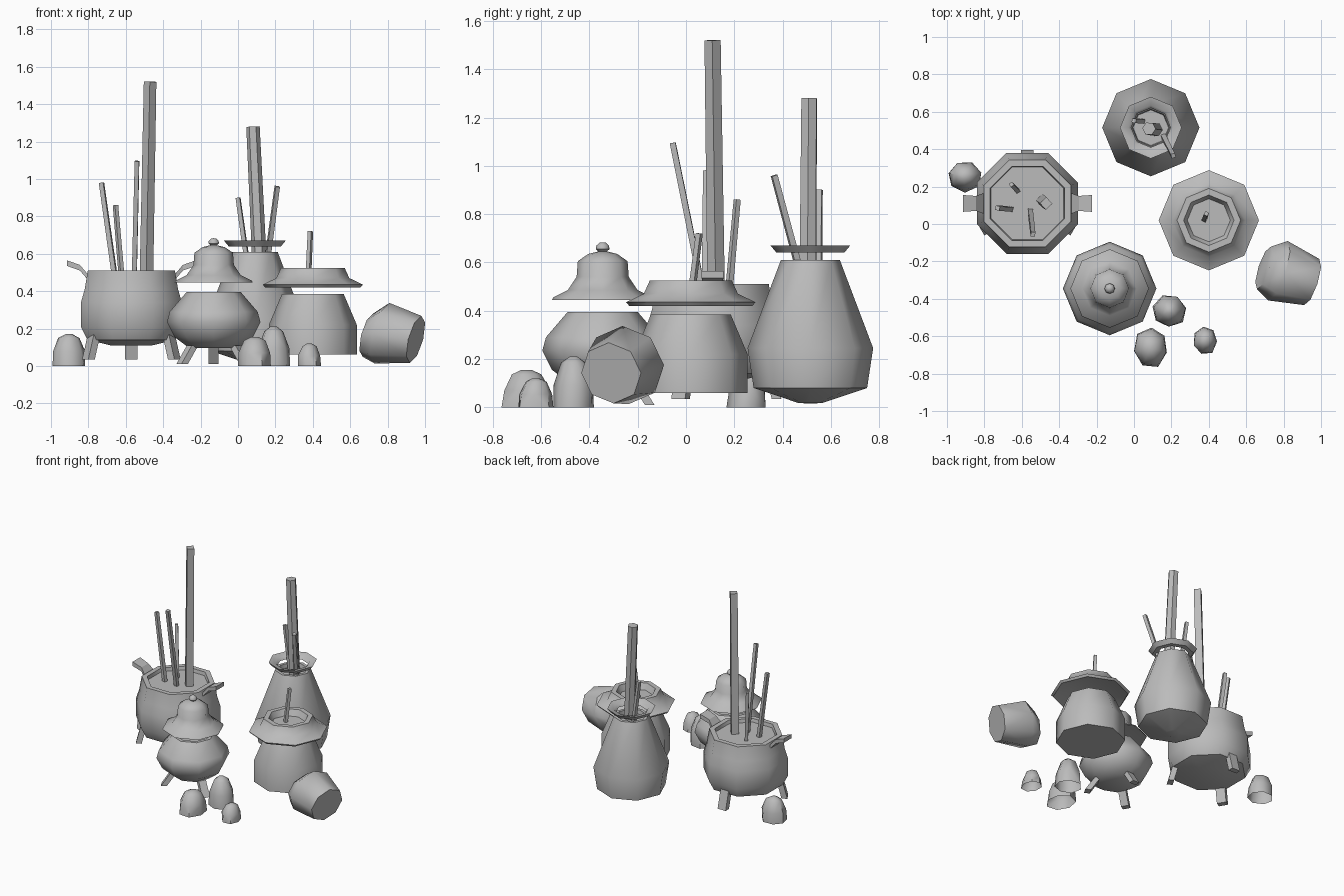
import bpy, bmesh, math, random
from mathutils import Vector

if "Cube" in bpy.data.objects:
    bpy.data.objects.remove(bpy.data.objects["Cube"])

grey = bpy.data.materials.new("plain_grey")
grey.use_nodes = True
COLOUR = (0.5, 0.5, 0.5, 1)
grey.diffuse_color = COLOUR
grey.node_tree.nodes["Principled BSDF"].inputs["Base Color"].default_value = COLOUR


def finish(name, bm, smooth=50):
    bmesh.ops.remove_doubles(bm, verts=bm.verts, dist=0.0005)
    bmesh.ops.recalc_face_normals(bm, faces=bm.faces)
    mesh = bpy.data.meshes.new(name)
    bm.to_mesh(mesh)
    bm.free()
    mesh.materials.append(grey)
    ob = bpy.data.objects.new(name, mesh)
    bpy.context.collection.objects.link(ob)
    if smooth:
        bpy.ops.object.select_all(action='DESELECT')
        ob.select_set(True)
        bpy.context.view_layer.objects.active = ob
        bpy.ops.object.shade_smooth_by_angle(angle=math.radians(smooth))
    return ob


def ring(bm, centre, axis, radius, sides=8, phase=0.0):
    turn = Vector(axis).to_track_quat('Z', 'Y')
    verts = []
    for i in range(sides):
        a = phase + i * math.tau / sides
        offset = Vector((math.cos(a), math.sin(a), 0)) * radius
        verts.append(bm.verts.new(Vector(centre) + turn @ offset))
    return verts


def lathe(name, centre, profile, phase=0.0, loop=False):
    """Eight-sided turned part; loop joins the profile's last point to its first."""
    bm = bmesh.new()
    rings = [ring(bm, (*centre, z), (0, 0, 1), max(r, 0.0001), phase=phase)
             for r, z in profile]
    pairs = list(zip(rings, rings[1:]))
    if loop:
        pairs.append((rings[-1], rings[0]))
    for a, b in pairs:
        for i in range(8):
            j = (i + 1) % 8
            bm.faces.new((a[i], a[j], b[j], b[i]))
    return finish(name, bm)


def hull(name, points, smooth=0, open_bottom=False):
    bm = bmesh.new()
    for p in points:
        bm.verts.new(p)
    bmesh.ops.convex_hull(bm, input=bm.verts)
    if open_bottom:
        base = [f for f in bm.faces if f.calc_center_median().z < 0.001]
        bmesh.ops.delete(bm, geom=base, context='FACES_ONLY')
    return finish(name, bm, smooth)


def stick(name, low, high, width, sides=4):
    bm = bmesh.new()
    axis = Vector(high) - Vector(low)
    a = ring(bm, low, axis, width * 0.65, sides, 0.6)
    b = ring(bm, high, axis, width * 0.6, sides, 0.6)
    bm.faces.new(a)
    bm.faces.new(b)
    for i in range(sides):
        j = (i + 1) % sides
        bm.faces.new((a[i], a[j], b[j], b[i]))
    return finish(name, bm, 0)


def legs(name, centre, top, foot, half):
    """Three splayed legs; top and foot are (radius, height)."""
    for n, deg in enumerate((90, 210, 330)):
        a = math.radians(deg)
        out, side = Vector((math.cos(a), math.sin(a), 0)), Vector((-math.sin(a), math.cos(a), 0))
        base = Vector((*centre, 0))
        pts = [base + out * (r + t) + side * s + Vector((0, 0, z))
               for r, z in (top, foot) for t in (-0.02, 0.02) for s in (-half, half)]
        hull(f"{name}_{n + 1}", pts)


# Cauldron with flat sides facing the axes
cauldron = (-0.57, 0.11)
lathe("cauldron_body", cauldron,
      [(0, 0.11), (0.12, 0.11), (0.255, 0.14), (0.292, 0.21), (0.292, 0.34),
       (0.27, 0.41), (0.252, 0.51), (0.215, 0.51), (0.21, 0.485), (0, 0.485)],
      phase=math.pi / 8)
legs("cauldron_leg", cauldron, (0.23, 0.17), (0.265, 0.035), 0.033)

# Flared handles on both sides
for side, s in (("left", 1), ("right", -1)):
    path = ((0.22, 0.46, 0.06), (0.275, 0.525, 0.04), (0.345, 0.55, 0.045))
    for n, (a, b) in enumerate(zip(path, path[1:])):
        pts = [(cauldron[0] + s * x, cauldron[1] + k * w, z + t)
               for x, z, w in (a, b) for k in (-1, 1) for t in (-0.015, 0.015)]
        hull(f"cauldron_handle_{side}_{n + 1}", pts)

stick("cauldron_tall_stick", (-0.49, 0.125, 0.45), (-0.47, 0.11, 1.52), 0.056)
stick("cauldron_front_stick", (-0.555, 0.075, 0.45), (-0.54, -0.055, 1.095), 0.028)
stick("cauldron_side_stick", (-0.655, 0.08, 0.45), (-0.73, 0.085, 0.98), 0.028)
stick("cauldron_back_stick", (-0.62, 0.175, 0.45), (-0.655, 0.212, 0.86), 0.025)

# Three-legged pot and its raised lid
lidded = (-0.13, -0.345)
lathe("lidded_pot_body", lidded,
      [(0, 0.10), (0.13, 0.095), (0.21, 0.155), (0.25, 0.235), (0.235, 0.29),
       (0.145, 0.395), (0.12, 0.395), (0.12, 0.36), (0, 0.36)])
legs("lidded_pot_leg", lidded, (0.13, 0.11), (0.195, 0.01), 0.027)
lathe("pot_lid", lidded,
      [(0, 0.46), (0.15, 0.455), (0.21, 0.445), (0.205, 0.455), (0.145, 0.485),
       (0.108, 0.54), (0.103, 0.605), (0.06, 0.635), (0, 0.65)])
lathe("lid_knob", lidded,
      [(0.012, 0.64), (0.028, 0.655), (0.026, 0.67), (0.012, 0.682), (0, 0.683)])

# Tall vase with a floating rim
vase = (0.09, 0.515)
lathe("vase_body", vase,
      [(0, 0.015), (0.05, 0.018), (0.235, 0.08), (0.26, 0.245), (0.122, 0.61),
       (0.10, 0.61), (0.095, 0.58), (0, 0.58)])
lathe("vase_rim", vase, [(0.105, 0.64), (0.14, 0.64), (0.165, 0.67), (0.12, 0.66)], loop=True)
stick("vase_thick_stick", (0.115, 0.505, 0.55), (0.08, 0.51, 1.28), 0.06, 6)
stick("vase_left_stick", (0.155, 0.475, 0.55), (0.21, 0.365, 0.96), 0.028)
stick("vase_right_stick", (0.05, 0.55, 0.55), (0, 0.553, 0.9), 0.026)

# Wide pot with a brimmed collar
wide = (0.40, 0.02)
lathe("wide_pot_body", wide,
      [(0, 0.06), (0.235, 0.06), (0.235, 0.22), (0.165, 0.385), (0.14, 0.385),
       (0.14, 0.35), (0, 0.35)])
lathe("wide_pot_collar", wide,
      [(0, 0.455), (0.15, 0.45), (0.255, 0.42), (0.268, 0.435), (0.195, 0.47),
       (0.17, 0.525), (0.135, 0.525), (0.115, 0.48), (0, 0.48)])
stick("wide_pot_stick", (0.375, 0.02, 0.45), (0.387, 0.055, 0.72), 0.025)

# Tipped jar-shaped stone
bm = bmesh.new()
for centre, radius in (((0.695, -0.235, 0.165), 0.12), ((0.77, -0.25, 0.175), 0.167),
                       ((0.95, -0.31, 0.142), 0.13)):
    ring(bm, centre, (0.92, -0.3, -0.25), radius)
bmesh.ops.convex_hull(bm, input=bm.verts)
finish("tipped_stone", bm)

# Small hollow stones: centre, half sizes, height
random.seed(4)
stones = ((-0.905, 0.255, 0.095, 0.085, 0.17), (0.19, -0.465, 0.092, 0.088, 0.21),
          (0.09, -0.66, 0.095, 0.11, 0.155), (0.38, -0.622, 0.067, 0.078, 0.12))
for n, (x, y, rx, ry, h) in enumerate(stones):
    turn = random.random()
    pts = []
    for scale, level in ((1, 0), (0.95, 0.45), (0.6, 0.88), (0.2, 1)):
        for i in range(7):
            a = turn + i * math.tau / 7
            k = scale * random.uniform(0.92, 1.04)
            pts.append((x + rx * k * math.cos(a), y + ry * k * math.sin(a), h * level))
    hull(f"small_stone_{n + 1}", pts, 50, True)
